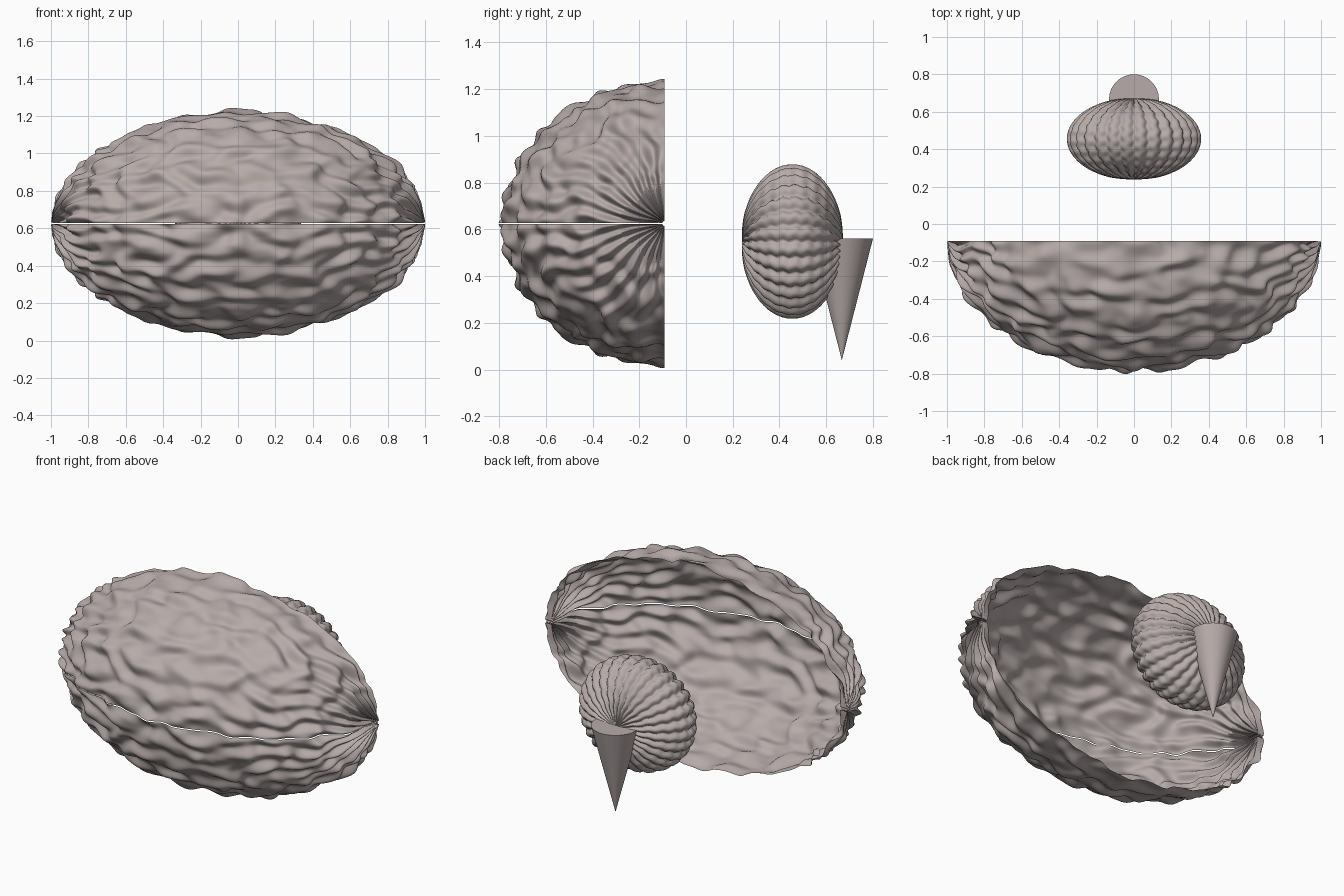
import bpy, bmesh, math
from math import sin, cos, pi
from mathutils import Vector, noise

if "Cube" in bpy.data.objects:
    bpy.data.objects.remove(bpy.data.objects["Cube"])

tissue = bpy.data.materials.new("tissue")
tissue.diffuse_color = (0.47, 0.41, 0.40, 1)
tissue.use_nodes = True
tissue.node_tree.nodes["Principled BSDF"].inputs["Base Color"].default_value = tissue.diffuse_color


def surface(name, fn, nu, nv, loc, wrap=False):
    """Grid surface from fn(u, v), u and v in 0..1."""
    bm = bmesh.new()
    cols = nv if wrap else nv + 1
    rows = [[bm.verts.new(fn(i / nu, j / nv)) for j in range(cols)] for i in range(nu + 1)]
    for i in range(nu):
        for j in range(nv):
            k = (j + 1) % cols
            bm.faces.new((rows[i][j], rows[i + 1][j], rows[i + 1][k], rows[i][k]))
    bmesh.ops.remove_doubles(bm, verts=bm.verts, dist=1e-5)
    bmesh.ops.recalc_face_normals(bm, faces=bm.faces)
    me = bpy.data.meshes.new(name)
    bm.to_mesh(me)
    bm.free()
    me.materials.append(tissue)
    ob = bpy.data.objects.new(name, me)
    ob.location = loc
    bpy.context.collection.objects.link(ob)
    for p in me.polygons:
        p.use_smooth = True
    return ob


# Wrinkled upper quarter of the cerebrum shell, poles on the x axis
def cortex(u, v):
    t, p = pi * (0.004 + 0.992 * u), v * pi / 2
    d = Vector((cos(t), -sin(t) * cos(p), sin(t) * sin(p)))
    warp = noise.noise(d * 4) * 3
    folds = sin(28 * p + warp + 1.6 * sin(9 * t) + 0.4)
    lumps = sin(24 * t + 3 * noise.noise(d * 5 + Vector((7, 3, 1))) + 1.5 * sin(9 * p))
    mid = min(1, 2 * sin(t))
    s = 1 + (0.022 - 0.009 * mid) * folds + mid * (0.014 * lumps + 0.028 * noise.noise(d * 8))
    return Vector((d.x * 0.978, d.y * 0.686, d.z * 0.596)) * s + Vector((0, 0, 0.003))


cerebrum = surface("cerebrum_shell", cortex, 200, 110, (0, -0.092, 0.625))
mirror = cerebrum.modifiers.new("lower_half", 'MIRROR')
mirror.use_axis = (False, False, True)
mirror.use_mirror_merge = False


# Ribbed cerebellum: rounded lobes with sharp grooves, poles on the y axis
def ribs(u, v):
    t, a = pi * u, 2 * pi * v
    lobe = abs(sin(14 * a + 0.25 * sin(24 * t)))
    s = 1 + 0.075 * min(1, sin(t) * 3) * (lobe - 0.75)
    return Vector((0.354 * sin(t) * cos(a), 0.216 * cos(t), 0.326 * sin(t) * sin(a))) * s


surface("cerebellum", ribs, 64, 280, (0, 0.455, 0.548), wrap=True)

# Brain stem: cone with its tip down
bpy.ops.mesh.primitive_cone_add(vertices=128, radius1=0, radius2=0.133, depth=0.52,
                                location=(0, 0.667, 0.30))
stem = bpy.context.object
stem.name = "brain_stem"
stem.data.materials.append(tissue)
